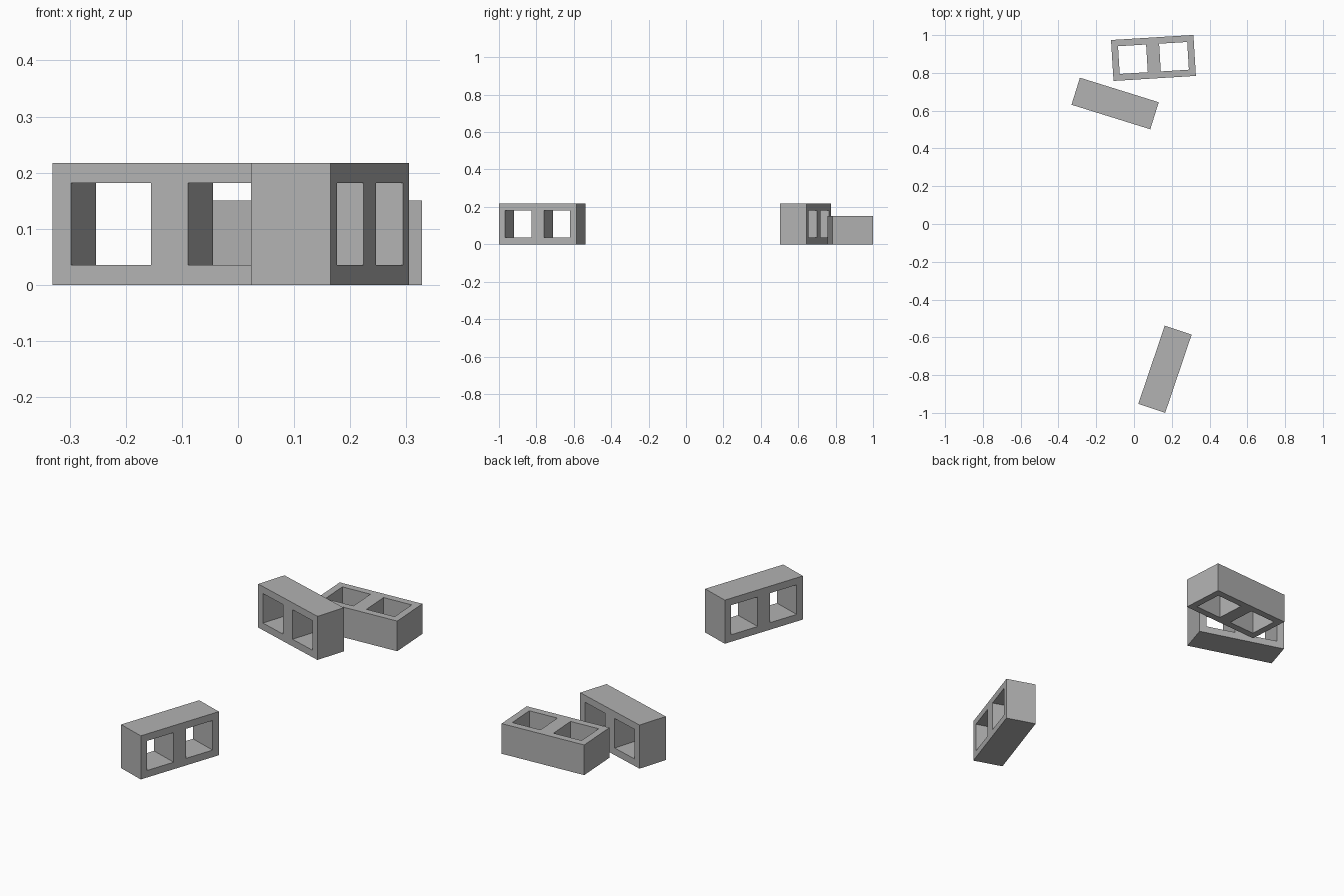
import bpy
import bmesh
from math import radians
from mathutils import Matrix

cube = bpy.data.objects.get("Cube")
if cube:
    bpy.data.objects.remove(cube, do_unlink=True)

LENGTH, HEIGHT, DEPTH = 0.437, 0.217, 0.15
WALL, WEB = 0.035, 0.069

# Plain concrete grey
concrete = bpy.data.materials.new("concrete_grey")
concrete.use_nodes = True
GREY = (0.445, 0.445, 0.445, 1)
concrete.diffuse_color = GREY
bsdf = next(n for n in concrete.node_tree.nodes if n.type == "BSDF_PRINCIPLED")
bsdf.inputs["Base Color"].default_value = GREY
bsdf.inputs["Roughness"].default_value = 0.9


def block_mesh():
    """Hollow block: a profile with two square cells, extruded in depth."""
    half_l, half_h = LENGTH / 2, HEIGHT / 2
    xs = [-half_l, -half_l + WALL, -WEB / 2, WEB / 2, half_l - WALL, half_l]
    zs = [-half_h, -half_h + WALL, half_h - WALL, half_h]
    bm = bmesh.new()
    grid = [[bm.verts.new((x, -DEPTH / 2, z)) for z in zs] for x in xs]
    for i in range(len(xs) - 1):
        for j in range(len(zs) - 1):
            if j == 1 and i in (1, 3):
                continue  # open cell
            bm.faces.new((grid[i][j], grid[i + 1][j],
                          grid[i + 1][j + 1], grid[i][j + 1]))
    extruded = bmesh.ops.extrude_face_region(bm, geom=bm.faces[:], use_keep_orig=True)
    moved = [g for g in extruded["geom"] if isinstance(g, bmesh.types.BMVert)]
    bmesh.ops.translate(bm, verts=moved, vec=(0, DEPTH, 0))
    bmesh.ops.recalc_face_normals(bm, faces=bm.faces[:])
    mesh = bpy.data.meshes.new("hollow_block")
    bm.to_mesh(mesh)
    bm.free()
    mesh.materials.append(concrete)
    return mesh


mesh = block_mesh()


def place_block(name, x, y, turn, lying=False):
    """Set a block on the ground, standing on its side or lying flat."""
    ob = bpy.data.objects.new(name, mesh)
    bpy.context.collection.objects.link(ob)
    z = (DEPTH if lying else HEIGHT) / 2
    tip = Matrix.Rotation(radians(90 if lying else 0), 4, "X")
    ob.matrix_world = (Matrix.Translation((x, y, z))
                       @ Matrix.Rotation(radians(turn), 4, "Z") @ tip)


place_block("front_block", 0.164, -0.769, 71.3)
place_block("rear_standing_block", -0.10, 0.638, -17.3)
place_block("rear_lying_block", 0.103, 0.879, 3.5, lying=True)
